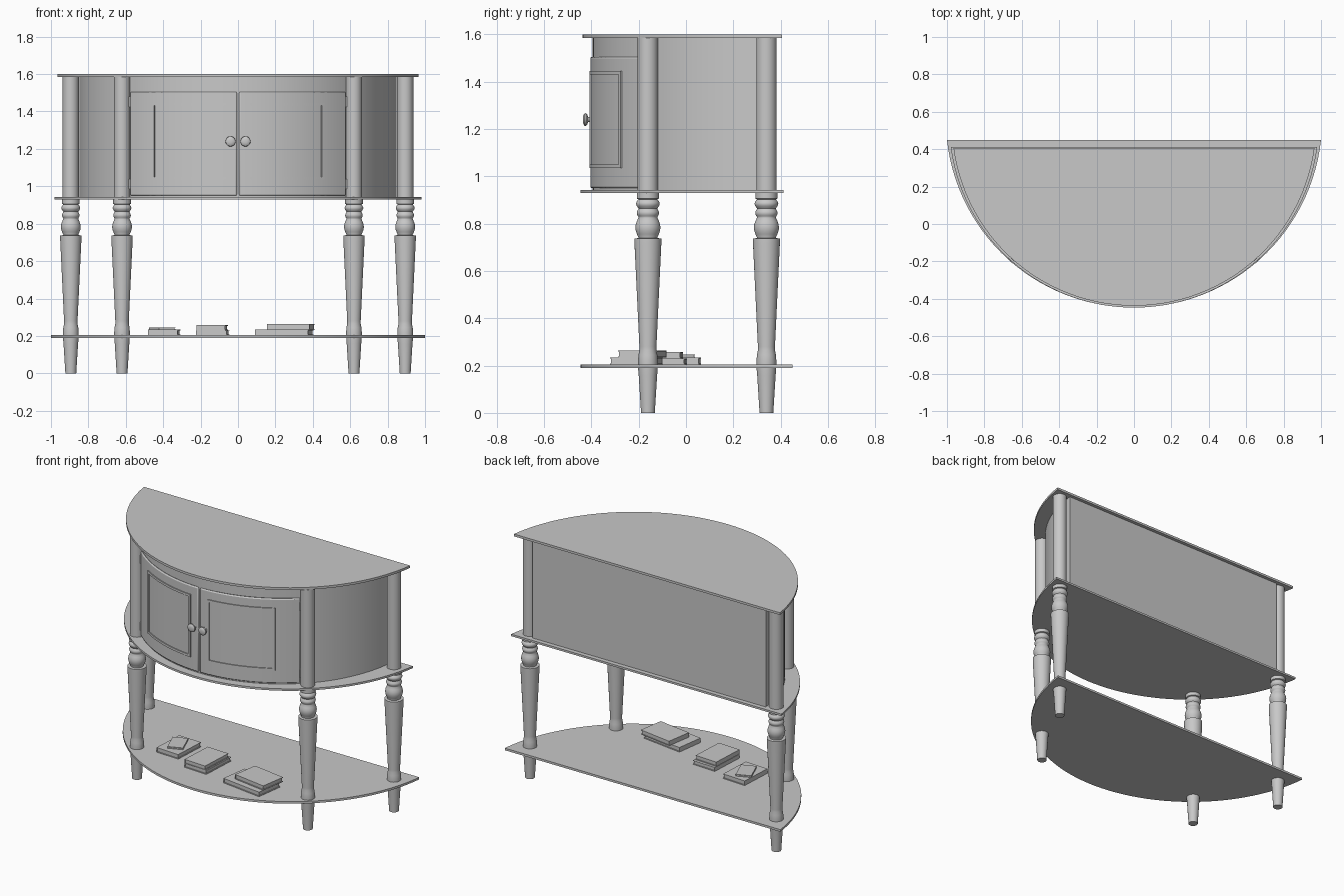
import bpy, bmesh, math
from mathutils import Matrix, Vector

if "Cube" in bpy.data.objects:
    bpy.data.objects.remove(bpy.data.objects["Cube"])

grey = bpy.data.materials.new("plain grey")
grey.use_nodes = True
COLOUR = (0.58, 0.58, 0.58, 1)
grey.diffuse_color = COLOUR
grey.node_tree.nodes["Principled BSDF"].inputs["Base Color"].default_value = COLOUR


def finish(name, bm, smooth=True, bevel=0):
    bmesh.ops.recalc_face_normals(bm, faces=bm.faces)
    mesh = bpy.data.meshes.new(name)
    bm.to_mesh(mesh)
    bm.free()
    ob = bpy.data.objects.new(name, mesh)
    bpy.context.collection.objects.link(ob)
    mesh.materials.append(grey)
    if bevel:
        mod = ob.modifiers.new("soft edges", 'BEVEL')
        mod.width, mod.segments, mod.limit_method = bevel, 2, 'ANGLE'
        mod.angle_limit = math.radians(50)
    if smooth:
        bpy.ops.object.select_all(action='DESELECT')
        ob.select_set(True)
        bpy.context.view_layer.objects.active = ob
        bpy.ops.object.shade_smooth_by_angle(angle=math.radians(35))


def prism(name, outline, z0, z1, bevel=0):
    """Extrude a flat outline upward."""
    bm = bmesh.new()
    face = bm.faces.new([bm.verts.new((x, y, z0)) for x, y in outline])
    top = bmesh.ops.extrude_face_region(bm, geom=[face])["geom"]
    verts = [v for v in top if isinstance(v, bmesh.types.BMVert)]
    bmesh.ops.translate(bm, verts=verts, vec=(0, 0, z1 - z0))
    finish(name, bm, bevel=bevel)


def arc(cy, r, a0, a1, n):
    """Points on a circle, angle measured from the front."""
    angles = [a0 + (a1 - a0) * i / n for i in range(n + 1)]
    return [(r * math.sin(a), cy - r * math.cos(a)) for a in angles]


def circle_through(half, back, front):
    depth = back - front
    r = (half * half + depth * depth) / (2 * depth)
    return r, front + r


def bow(half, back, front, n=56):
    """Straight back with a bowed front."""
    r, cy = circle_through(half, back, front)
    a = math.acos((cy - back) / r)
    return arc(cy, r, -a, a, n)


def lathe(name, profile, matrix, n=32):
    """Turn a (radius, height) profile around its axis."""
    bm = bmesh.new()
    rings = []
    for r, h in profile:
        rings.append([bm.verts.new((r * math.cos(math.tau * i / n),
                                    r * math.sin(math.tau * i / n), h)) for i in range(n)])
    for low, high in zip(rings, rings[1:]):
        for i in range(n):
            j = (i + 1) % n
            bm.faces.new((low[i], low[j], high[j], high[i]))
    bm.faces.new(rings[0])
    bm.faces.new(rings[-1])
    bm.transform(matrix)
    finish(name, bm)


def bead(z0, z1, neck, belly, n=6):
    """Rounded bulge for a turned profile."""
    steps = [i / n for i in range(n + 1)]
    return [(neck + (belly - neck) * math.sin(math.pi * t), z0 + (z1 - z0) * t) for t in steps]


# Shelves and table top
prism("lower_shelf", bow(1, 0.45, -0.447), 0.19, 0.204)
prism("middle_shelf", bow(0.98, 0.412, -0.447), 0.929, 0.942)
prism("table_top", bow(0.965, 0.405, -0.437), 1.585, 1.6)

# Bowed cabinet body
HALF, BACK, FRONT = 0.847, 0.383, -0.395
R, CY = circle_through(HALF, BACK, FRONT)
prism("cabinet_body", bow(HALF, BACK, FRONT), 0.942, 1.585)

# Turned legs and the columns that continue them
leg = [(0.029, 0), (0.039, 0.16), (0.041, 0.18), (0.042, 0.22), (0.04, 0.245),
       (0.036, 0.265), (0.036, 0.28), (0.057, 0.72), (0.057, 0.737), (0.04, 0.739)]
leg += bead(0.742, 0.825, 0.04, 0.053) + bead(0.828, 0.862, 0.04, 0.047)
leg += bead(0.865, 0.903, 0.04, 0.05) + [(0.047, 0.906), (0.047, 0.93)]
column = [(0.043, 0.942), (0.043, 1.585)]
for side, word in ((1, "left"), (-1, "right")):
    for x, y, place in ((0.62, -0.161, "front"), (0.894, 0.34, "back")):
        spot = Matrix.Translation((side * x, y, 0))
        lathe(f"{place}_{word}_leg", leg, spot)
        lathe(f"{place}_{word}_column", column, spot)


def curved_block(name, x0, x1, z0, z1, rise, bevel=0):
    """Block wrapped on the bowed front, standing out by rise."""
    a0, a1 = math.asin(x0 / R), math.asin(x1 / R)
    outline = arc(CY, R + rise, a0, a1, 12) + arc(CY, R - 0.004, a1, a0, 12)
    prism(name, outline, z0, z1, bevel)


# Doors with raised frames, hinges and knobs
knob = [(0.017, -0.006), (0.017, 0.002), (0.01, 0.005), (0.01, 0.011), (0.021, 0.014),
        (0.027, 0.02), (0.026, 0.026), (0.019, 0.031), (0.008, 0.033)]
for side, word in ((1, "left"), (-1, "right")):
    def door_part(name, x0, x1, *rest):
        lo, hi = sorted((side * x0, side * x1))
        curved_block(f"{word}_{name}", lo, hi, *rest)

    door_part("door", 0.006, 0.572, 0.95, 1.505, 0.01, 0.007)
    for z in (1.036, 1.431):
        door_part("door_frame_rail", 0.06, 0.455, z, z + 0.015, 0.016)
    for x in (0.06, 0.44):
        door_part("door_frame_stile", x, x + 0.015, 1.051, 1.431, 0.016)
    for z in (0.985, 1.425):
        y = CY - math.sqrt(R * R - 0.577 ** 2) - 0.008
        lathe(f"{word}_hinge", [(0.008, z), (0.008, z + 0.055)],
              Matrix.Translation((side * 0.577, y, 0)), 12)
    lathe(f"{word}_knob", knob,
          Matrix.Translation((side * 0.04, -0.403, 1.24)) @ Matrix.Rotation(math.pi / 2, 4, 'X'), 24)


def book(name, x, y, z, width, depth, height, turn):
    """Two covers, a spine and a slightly smaller page block."""
    t = 0.004
    bm = bmesh.new()
    parts = [((0, 0, t / 2), (width, depth, t)),
             ((0, 0, height - t / 2), (width, depth, t)),
             ((-width / 2 + t / 2, 0, height / 2), (t, depth, height - 2 * t)),
             ((0, 0, height / 2), (width - 2 * t, depth - 2 * t, height - 2 * t))]
    for centre, size in parts:
        bmesh.ops.create_cube(bm, size=1, matrix=Matrix.Translation(centre)
                              @ Matrix.Diagonal(Vector((*size, 1))))
    bm.transform(Matrix.Translation((x, y, z)) @ Matrix.Rotation(math.radians(turn), 4, 'Z'))
    finish(name, bm, smooth=False)


# Three small stacks of books on the lower shelf
book("large_book", 0.247, -0.21, 0.204, 0.288, 0.185, 0.03, -8)
book("large_upper_book", 0.283, -0.185, 0.234, 0.232, 0.17, 0.03, -9)
book("middle_book", -0.135, -0.12, 0.204, 0.165, 0.24, 0.026, -3)
book("middle_upper_book", -0.138, -0.13, 0.23, 0.155, 0.225, 0.028, -3)
book("small_book", -0.395, -0.05, 0.204, 0.163, 0.22, 0.03, -3)
book("small_upper_book", -0.405, -0.045, 0.234, 0.095, 0.14, 0.012, 22)
